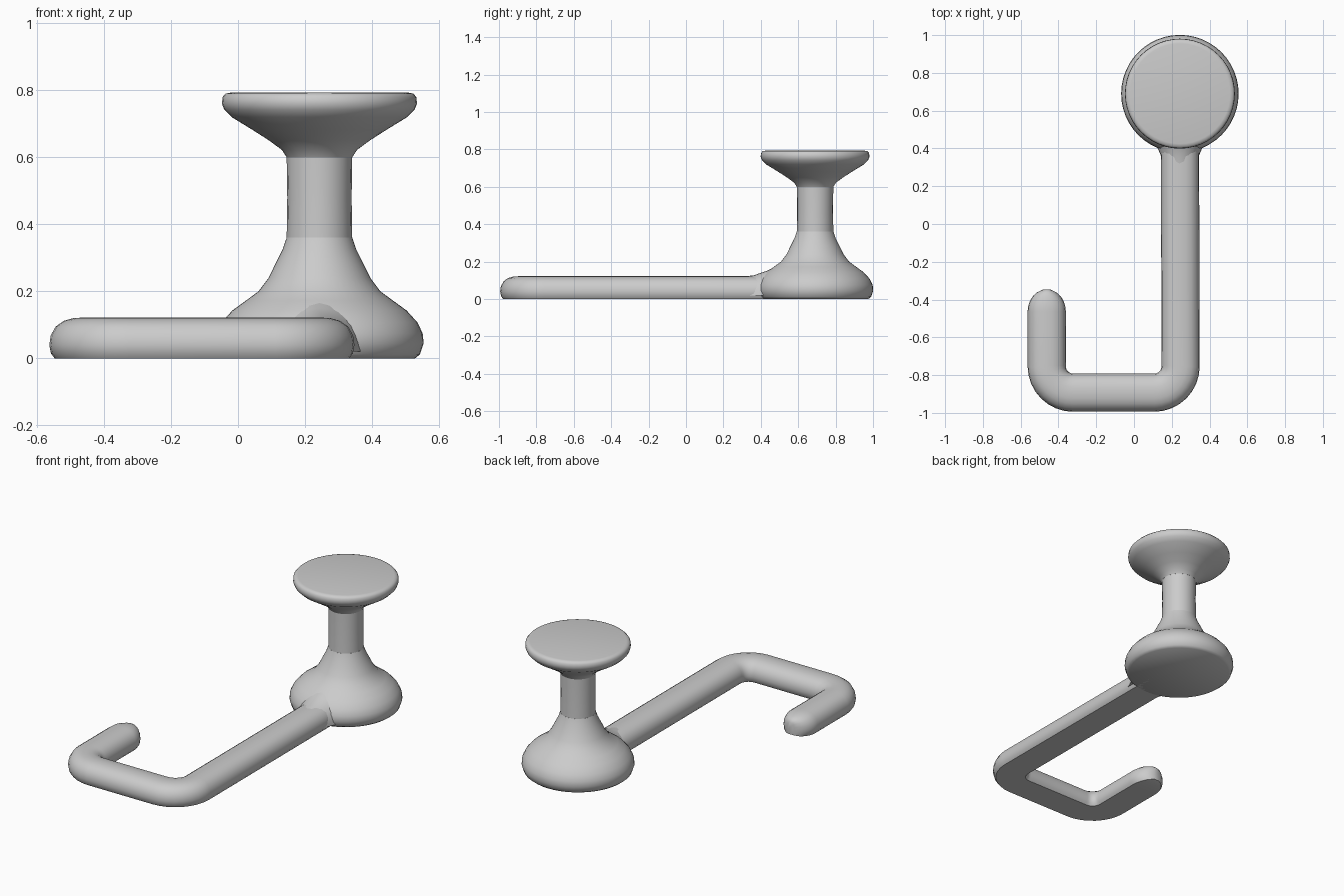
import bpy
import bmesh
from math import sin, cos, pi, radians, sqrt
from mathutils import Vector

cube = bpy.data.objects.get("Cube")
if cube:
    bpy.data.objects.remove(cube, do_unlink=True)

grey = bpy.data.materials.new("light grey")
grey.use_nodes = True
COLOUR = (0.6, 0.6, 0.6, 1)
grey.diffuse_color = COLOUR
grey.node_tree.nodes["Principled BSDF"].inputs["Base Color"].default_value = COLOUR

CENTRE = Vector((0.243, 0.69, 0))


def finish(name, bm):
    """Turn a bmesh into a smooth-shaded object."""
    bmesh.ops.recalc_face_normals(bm, faces=bm.faces[:])
    mesh = bpy.data.meshes.new(name)
    bm.to_mesh(mesh)
    bm.free()
    obj = bpy.data.objects.new(name, mesh)
    bpy.context.collection.objects.link(obj)
    mesh.materials.append(grey)
    bpy.ops.object.select_all(action="DESELECT")
    obj.select_set(True)
    bpy.context.view_layer.objects.active = obj
    bpy.ops.object.shade_smooth_by_angle(angle=radians(50))
    return obj


def skin(name, rings):
    """Bridge closed rings of points and cap both ends."""
    bm = bmesh.new()
    loops = [[bm.verts.new(p) for p in ring] for ring in rings]
    for a, b in zip(loops, loops[1:]):
        for i in range(len(a)):
            j = (i + 1) % len(a)
            bm.faces.new((a[i], a[j], b[j], b[i]))
    bm.faces.new(loops[0])
    bm.faces.new(loops[-1])
    return finish(name, bm)


def lathe(name, profile, sides=48):
    """Revolve (radius, height) pairs about the pedestal axis."""
    turns = [2 * pi * i / sides for i in range(sides)]
    return skin(name, [[CENTRE + Vector((r * cos(t), r * sin(t), z)) for t in turns]
                       for r, z in profile])


# Pedestal: bulging foot, slim stem and flared flat top
lathe("pedestal_foot", [(0.285, 0), (0.3, 0.012), (0.311, 0.045), (0.308, 0.075),
                        (0.292, 0.108), (0.26, 0.143), (0.22, 0.172), (0.182, 0.2),
                        (0.152, 0.24), (0.13, 0.285), (0.11, 0.325), (0.098, 0.36)])
lathe("pedestal_stem", [(0.098, 0.35), (0.096, 0.48), (0.098, 0.61)], 24)
lathe("pedestal_top", [(0.098, 0.6), (0.112, 0.622), (0.15, 0.65), (0.2, 0.682),
                       (0.262, 0.72), (0.284, 0.742), (0.291, 0.76), (0.289, 0.78),
                       (0.28, 0.79), (0.265, 0.793)])

# Path of the hook: straight runs joined by rounded corners
corners = [CENTRE, Vector((0.247, -0.893, 0)),
           Vector((-0.462, -0.893, 0)), Vector((-0.462, -0.345, 0))]
BEND = 0.14
path = [corners[0]]
for before, here, after in zip(corners, corners[1:], corners[2:]):
    u, v = (before - here).normalized(), (after - here).normalized()
    hub = here + (u + v) * BEND
    for k in range(9):
        t = k * pi / 16
        path.append(hub - v * BEND * cos(t) - u * BEND * sin(t))

# Rounded tip: extra stations that shrink towards the end
TIP = 0.12
tip_dir = (corners[3] - corners[2]).normalized()
stations = [(p, 1.0) for p in path]
for k in range(9):
    s = 0.98 * k / 8
    stations.append((corners[3] - tip_dir * TIP * (1 - s), sqrt(1 - s * s)))

# Flat-bottomed half section, mirrored to the full outline
half = [(0.085, 0), (0.096, 0.015), (0.101, 0.04), (0.097, 0.068),
        (0.082, 0.095), (0.058, 0.112), (0.03, 0.12)]
outline = half + [(0, 0.122)] + [(-w, z) for w, z in reversed(half)]

rings = []
for i, (point, scale) in enumerate(stations):
    ahead = stations[min(i + 1, len(stations) - 1)][0]
    behind = stations[max(i - 1, 0)][0]
    if i == 0 or scale < 1:
        along = (ahead - behind).normalized()
    else:
        # Bisect the incoming and outgoing directions
        along = ((ahead - point).normalized() + (point - behind).normalized()).normalized()
    side = along.cross(Vector((0, 0, 1)))
    rings.append([point + side * w * scale
                  + Vector((0, 0, 0.05 + (z - 0.05) * (0.45 + 0.55 * scale)
                            if z > 0.05 else z + (0.05 - z) * 0.3 * (1 - scale)))
                  for w, z in outline])
skin("hook_arm", rings)

# Soft fillet where the arm runs into the foot
fillet = []
for y, width, height in [(0.28, 0.09, 0.118), (0.36, 0.1, 0.126), (0.43, 0.13, 0.15),
                         (0.5, 0.15, 0.185), (0.58, 0.15, 0.22)]:
    fillet.append([Vector((CENTRE.x + width * cos(t), y, 0.02 + (height - 0.02) * sin(t)))
                   for t in [pi * k / 14 for k in range(15)]])
skin("arm_fillet", fillet)
